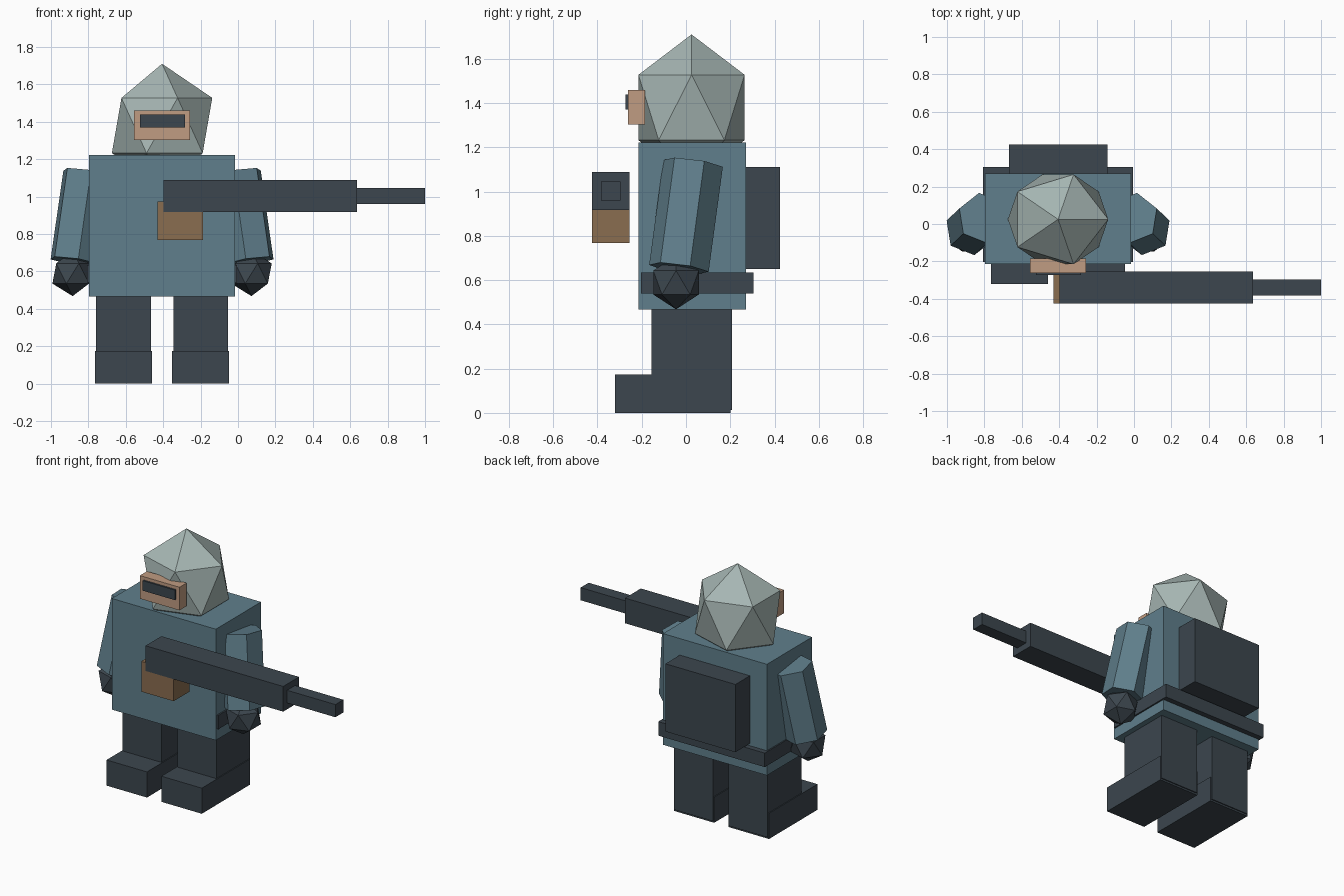
import bpy, bmesh
from mathutils import Vector, Matrix

if "Cube" in bpy.data.objects:
    bpy.data.objects.remove(bpy.data.objects["Cube"])

MID = -0.406  # x of the figure's symmetry plane


def mat(name, hex_colour):
    rgb = [int(hex_colour[i:i + 2], 16) / 255 for i in (0, 2, 4)]
    lin = [c / 12.92 if c <= 0.04045 else ((c + 0.055) / 1.055) ** 2.4 for c in rgb]
    m = bpy.data.materials.new(name)
    m.diffuse_color = (*lin, 1)
    m.use_nodes = True
    m.node_tree.nodes["Principled BSDF"].inputs["Base Color"].default_value = m.diffuse_color
    return m


BLUE = mat("blue_grey", "607f8c")
DARK = mat("dark_slate", "3c464e")
PALE = mat("pale_grey", "a6b6b3")
TAN = mat("tan", "c09c82")
BROWN = mat("brown", "8a6d50")


def finish(name, bm, material):
    bmesh.ops.recalc_face_normals(bm, faces=bm.faces)
    me = bpy.data.meshes.new(name)
    bm.to_mesh(me)
    bm.free()
    me.materials.append(material)
    ob = bpy.data.objects.new(name, me)
    bpy.context.collection.objects.link(ob)
    return ob


def box(name, x, y, z, material):
    """Box from (min, max) pairs on each axis."""
    bm = bmesh.new()
    size = Matrix.Diagonal((x[1] - x[0], y[1] - y[0], z[1] - z[0], 1))
    centre = Vector((sum(x) / 2, sum(y) / 2, sum(z) / 2))
    bmesh.ops.create_cube(bm, size=1, matrix=Matrix.Translation(centre) @ size)
    return finish(name, bm, material)


def ball(name, centre, scale, material):
    """Twenty-sided ball."""
    bm = bmesh.new()
    bmesh.ops.create_icosphere(bm, subdivisions=1, radius=1,
                               matrix=Matrix.Translation(centre) @ Matrix.Diagonal((*scale, 1)))
    return finish(name, bm, material)


def arm(name, side):
    """Six-sided tilted prism from shoulder to wrist."""
    top, end = Vector((0.401, 0.032, 1.127)), Vector((0.469, -0.032, 0.653))
    axis = top - end
    tilt = Vector((0, 0, 1)).rotation_difference(axis).to_matrix().to_4x4()
    twist = Matrix.Rotation(-0.15, 4, 'Z')
    bm = bmesh.new()
    bmesh.ops.create_cone(bm, cap_ends=True, segments=6, radius1=0.137, radius2=0.137,
                          depth=axis.length,
                          matrix=Matrix.Translation((top + end) / 2) @ tilt @ twist)
    for v in bm.verts:
        v.co.x = MID + side * v.co.x
    return finish(name, bm, BLUE)


# Body
box("torso", (-0.797, -0.016), (-0.215, 0.27), (0.467, 1.222), BLUE)
box("belt", (-0.806, -0.006), (-0.203, 0.306), (0.54, 0.635), DARK)
box("backpack", (-0.669, -0.143), (0.2, 0.425), (0.65, 1.11), DARK)

# Helmet and visor
ball("helmet", (-0.406, 0.025, 1.38), (0.3, 0.282, 0.33), PALE)
box("visor", (-0.555, -0.257), (-0.261, -0.185), (1.303, 1.46), TAN)
box("visor_slot", (-0.525, -0.284), (-0.273, -0.24), (1.37, 1.438), DARK)

# Limbs, mirrored about the body's middle
for side, tag in ((-1, "left"), (1, "right")):
    arm(f"{tag}_arm", side)
    ball(f"{tag}_hand", (MID + side * 0.478, -0.045, 0.589), (0.121,) * 3, DARK)
    leg_x = MID + side * 0.206
    box(f"{tag}_leg", (leg_x - 0.146, leg_x + 0.146), (-0.155, 0.207), (0.012, 0.52), DARK)
    box(f"{tag}_boot", (leg_x - 0.152, leg_x + 0.152), (-0.32, 0.2), (0, 0.174), DARK)

# Rifle held across the chest
box("gun_body", (-0.397, 0.637), (-0.425, -0.255), (0.917, 1.088), DARK)
box("gun_barrel", (0.6, 1.0), (-0.383, -0.297), (0.96, 1.046), DARK)
box("gun_magazine", (-0.43, -0.187), (-0.424, -0.256), (0.767, 0.973), BROWN)
